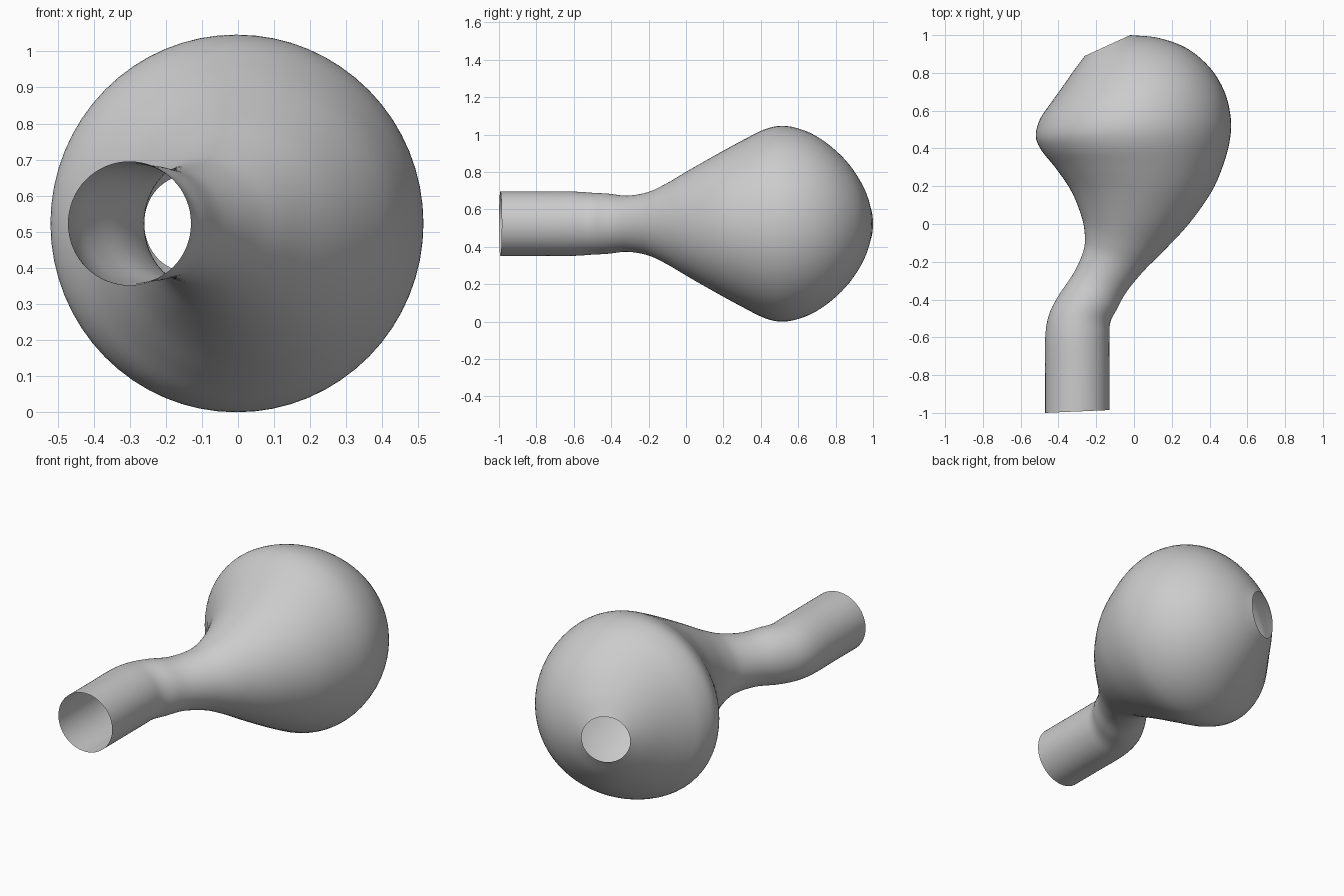
import bpy
import math
from mathutils import Vector

if "Cube" in bpy.data.objects:
    bpy.data.objects.remove(bpy.data.objects["Cube"])

AXIS_HEIGHT = 0.523
SIDES = 64
STEPS = 5

# Left-edge and right-edge points (x, y) of each cross-section, mouth to bulb opening
SECTIONS = [
    (-.47, -1.0, -.13, -.985), (-.47, -.8, -.13, -.8), (-.47, -.6, -.13, -.6),
    (-.45, -.48, -.125, -.52), (-.40, -.38, -.09, -.45), (-.32, -.26, -.04, -.36),
    (-.27, -.15, .05, -.25), (-.26, -.07, .15, -.15), (-.275, .03, .29, .0),
    (-.33, .17, .41, .17), (-.41, .29, .475, .32), (-.49, .39, .51, .46),
    (-.52, .465, .51, .58), (-.50, .55, .475, .71), (-.455, .62, .40, .83),
    (-.39, .71, .28, .93), (-.32, .81, .13, .985), (-.26, .89, -.02, 1.0),
]


def smooth_sections(rows, steps):
    """Catmull-Rom interpolation between the cross-sections."""
    pts = [Vector(r) for r in rows]
    pts = [2 * pts[0] - pts[1]] + pts + [2 * pts[-1] - pts[-2]]
    out = []
    for a, b, c, d in zip(pts, pts[1:], pts[2:], pts[3:]):
        for k in range(steps):
            t = k / steps
            out.append(b + 0.5 * t * (c - a + t * (2 * a - 5 * b + 4 * c - d
                                                  + t * (3 * (b - c) + d - a))))
    return out + [pts[-2]]


def add_tube(name, rows, material):
    """Open round shell lofted through the cross-sections."""
    verts = []
    for lx, ly, rx, ry in rows:
        centre = Vector(((lx + rx) / 2, (ly + ry) / 2, AXIS_HEIGHT))
        across = Vector(((rx - lx) / 2, (ry - ly) / 2, 0))
        up = Vector((0, 0, across.length * 1.01))
        for s in range(SIDES):
            a = math.tau * s / SIDES
            verts.append(centre + across * math.cos(a) + up * math.sin(a))
    faces = []
    for i in range(len(rows) - 1):
        for s in range(SIDES):
            n = (s + 1) % SIDES
            lo, hi = i * SIDES, (i + 1) * SIDES
            faces.append((lo + s, hi + s, hi + n, lo + n))
    mesh = bpy.data.meshes.new(name)
    mesh.from_pydata(verts, [], faces)
    mesh.materials.append(material)
    mesh.shade_smooth()
    obj = bpy.data.objects.new(name, mesh)
    bpy.context.collection.objects.link(obj)
    return obj


# Single plain grey
grey = bpy.data.materials.new("light_grey")
grey.use_nodes = True
grey.diffuse_color = (0.6, 0.6, 0.6, 1)
grey.node_tree.nodes["Principled BSDF"].inputs["Base Color"].default_value = (0.6, 0.6, 0.6, 1)

# Bent neck flowing into the hollow bulb, open at both ends
add_tube("bulb_with_bent_neck", smooth_sections(SECTIONS, STEPS), grey)
